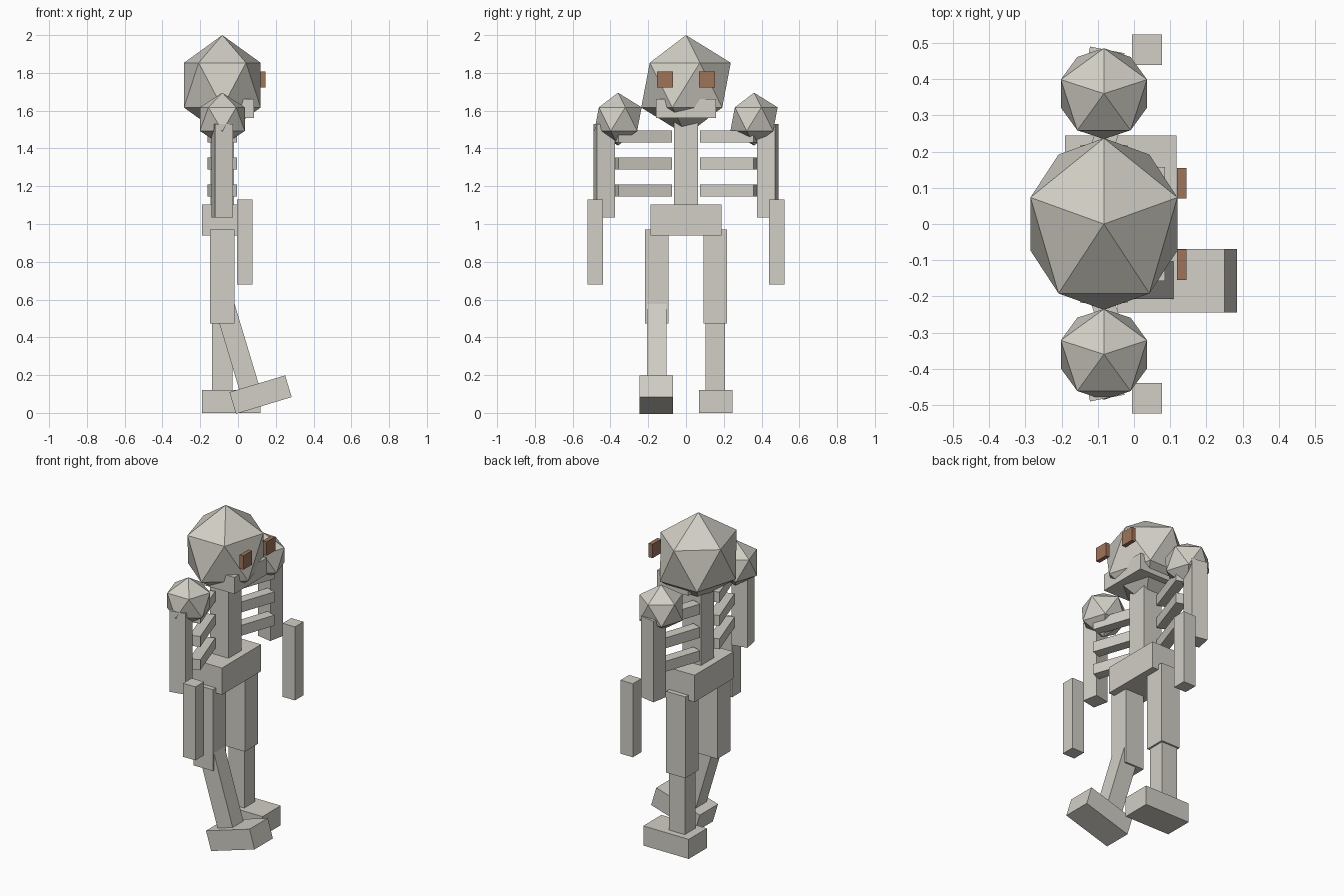
import bpy
import math
from mathutils import Matrix, Vector

cube = bpy.data.objects.get("Cube")
if cube:
    bpy.data.objects.remove(cube, do_unlink=True)


def make_material(name, rgb):
    mat = bpy.data.materials.new(name)
    mat.use_nodes = True
    color = (*rgb, 1.0)
    mat.diffuse_color = color
    mat.node_tree.nodes["Principled BSDF"].inputs["Base Color"].default_value = color
    return mat


bone = make_material("bone grey", (0.64, 0.62, 0.56))
brown = make_material("eye brown", (0.34, 0.175, 0.105))

AXIS = -0.083  # x of the body's vertical axis; the figure looks along +x


def finish(name, mat):
    obj = bpy.context.object
    obj.name = name
    obj.data.name = name
    obj.data.materials.append(mat)
    return obj


def box(name, center, size, yaw=0.0, mat=bone):
    bpy.ops.mesh.primitive_cube_add(size=1, location=center, rotation=(0, 0, yaw))
    obj = finish(name, mat)
    obj.scale = size
    return obj


def ball(name, center, radius, depth=1.0):
    # Faceted ball with an upper corner turned towards +y
    bpy.ops.mesh.primitive_ico_sphere_add(subdivisions=1, radius=1, location=center,
                                          rotation=(0, 0, math.pi / 2))
    obj = finish(name, bone)
    obj.scale = (radius, radius * depth, radius)
    return obj


def swing(obj, pivot, angle):
    # Swing a part forward about a sideways axis through the pivot
    p = Vector(pivot)
    bpy.context.view_layer.update()
    turn = Matrix.Translation(p) @ Matrix.Rotation(-angle, 4, "Y") @ Matrix.Translation(-p)
    obj.matrix_world = turn @ obj.matrix_world


# Head, jaw and trunk
ball("head", (AXIS, 0, 1.735), 0.265, 0.9)
box("jaw", (-0.02, 0, 1.611), (0.21, 0.315, 0.102))
box("spine", (AXIS, 0, 1.29), (0.126, 0.127, 0.54))
box("pelvis", (AXIS, 0, 1.021), (0.214, 0.378, 0.164))

# Paired parts
for side, s in (("left", 1), ("right", -1)):
    box(side + "_eye", (0.132, s * 0.112, 1.766), (0.026, 0.084, 0.085), mat=brown)
    ball(side + "_shoulder", (AXIS, s * 0.36, 1.555), 0.14)

    # Ribs sweep forward towards their outer ends
    for i in range(3):
        box(f"{side}_rib_{i + 1}", (AXIS, s * 0.226, 1.178 + i * 0.143),
            (0.063, 0.3, 0.064), yaw=-s * 0.33)

    # Arms
    box(side + "_upper_arm", (AXIS, s * 0.433, 1.282), (0.097, 0.097, 0.496), yaw=-s * 0.19)
    box(side + "_forearm", (0.036, s * 0.481, 0.904), (0.083, 0.083, 0.45))

    # Legs
    box(side + "_thigh", (AXIS, s * 0.155, 0.721), (0.13, 0.125, 0.498))
    shin = box(side + "_shin", (AXIS, s * 0.155, 0.345), (0.107, 0.104, 0.49))
    foot = box(side + "_foot", (-0.036, s * 0.157, 0.06), (0.308, 0.176, 0.12))
    if s < 0:
        # The right lower leg steps forward from the knee
        for part in (shin, foot):
            swing(part, (AXIS, 0, 0.607), 0.292)
